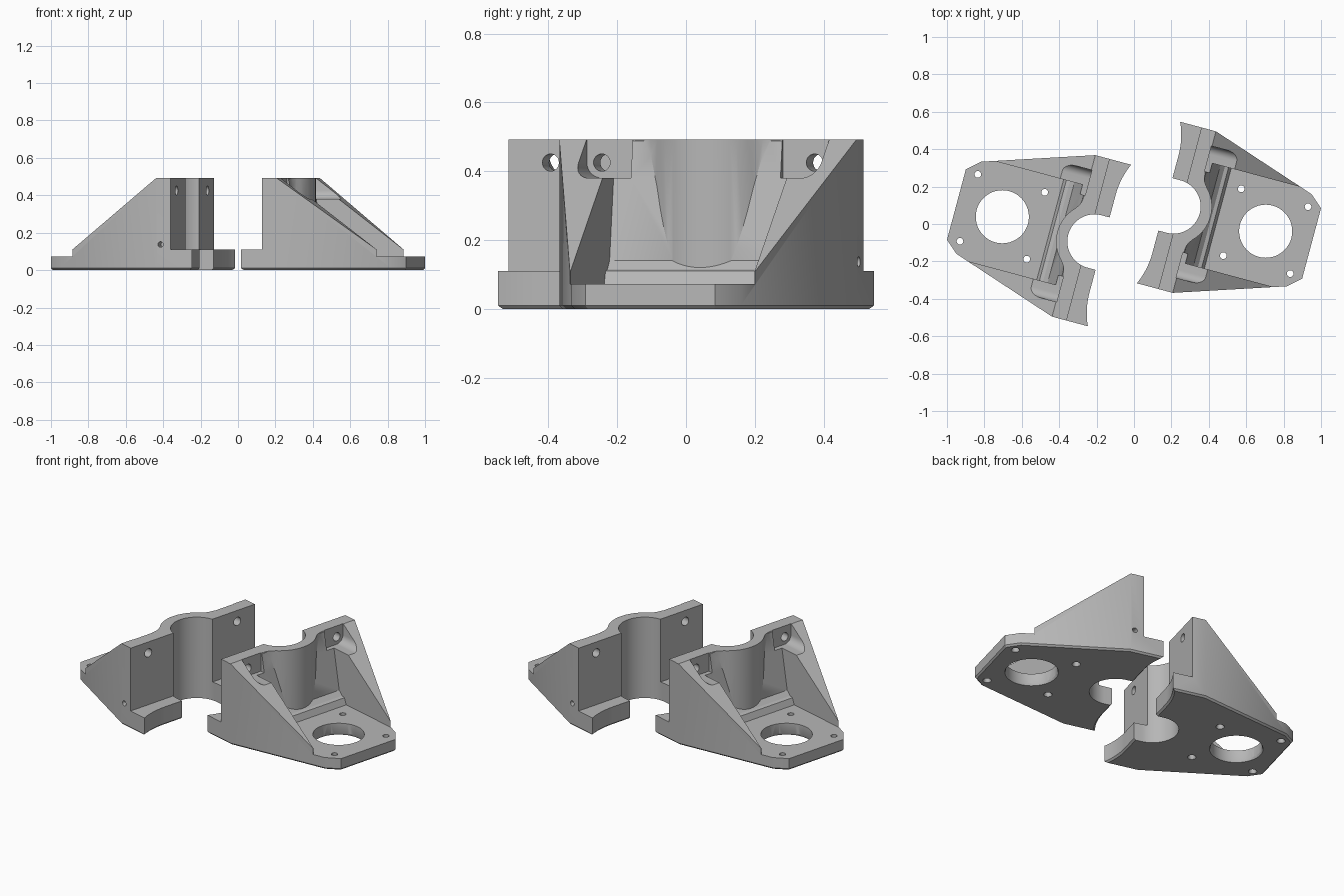
import bpy, bmesh, math
from mathutils import Matrix

if "Cube" in bpy.data.objects:
    bpy.data.objects.remove(bpy.data.objects["Cube"])

grey = bpy.data.materials.new("plain_grey")
grey.diffuse_color = (0.47, 0.47, 0.47, 1)
grey.use_nodes = True
grey.node_tree.nodes["Principled BSDF"].inputs["Base Color"].default_value = grey.diffuse_color

# Local frame: u = outward from the clamp, w = along the clamp wall, z = up
TO_3D = {
    "z": lambda a, b, d: (a, b, d),   # profile (u, w)
    "w": lambda a, b, d: (a, d, b),   # profile (u, z)
    "u": lambda a, b, d: (d, a, b),   # profile (w, z)
}


def finish(name, bm):
    bmesh.ops.recalc_face_normals(bm, faces=bm.faces)
    mesh = bpy.data.meshes.new(name)
    bm.to_mesh(mesh)
    bm.free()
    mesh.materials.append(grey)
    ob = bpy.data.objects.new(name, mesh)
    bpy.context.collection.objects.link(ob)
    return ob


def prism(name, pts, axis, d0, d1, chamfer=0):
    bm = bmesh.new()
    f = TO_3D[axis]
    low = [bm.verts.new(f(a, b, d0)) for a, b in pts]
    high = [bm.verts.new(f(a, b, d1)) for a, b in pts]
    bottom = bm.faces.new(low)
    bm.faces.new(high)
    for i in range(len(pts)):
        j = (i + 1) % len(pts)
        bm.faces.new((low[i], low[j], high[j], high[i]))
    bmesh.ops.recalc_face_normals(bm, faces=bm.faces)
    if chamfer:
        bmesh.ops.bevel(bm, geom=list(bottom.edges), offset=chamfer,
                        segments=1, affect='EDGES')
    return finish(name, bm)


def arc(cu, cw, r, a0, a1, n):
    return [(cu + r * math.cos(math.radians(a0 + (a1 - a0) * i / n)),
             cw + r * math.sin(math.radians(a0 + (a1 - a0) * i / n)))
            for i in range(n + 1)]


def circle(ca, cb, r, n=32):
    return arc(ca, cb, r, 0, 360 - 360 / n, n - 1)


def cone(name, u, w, r, n):
    bm = bmesh.new()
    bmesh.ops.create_cone(bm, cap_ends=True, segments=n, radius1=r + 0.012,
                          radius2=r, depth=0.024,
                          matrix=Matrix.Translation((u, w, 0)))
    return finish(name, bm)


def mirrored(half):
    return half + [(a, -b) for a, b in reversed(half)]


# Plan outline, with scooped ends on the inner ledge
half = [(0.135, 0.14)] + arc(-0.295, 0.27, 0.43, 0, 24.3, 8)
half += [(0.295, 0.447), (0.876, 0.255), (0.944, 0.195)]
bracket = prism("left_bracket", mirrored(half), "z", 0, 0.6, chamfer=0.01)

# Side silhouette: ledge, clamp wall, sloping gusset, motor plate
silhouette = prism("side_silhouette", [
    (-0.1, -0.1), (1.1, -0.1), (1.1, 0.072), (0.803, 0.072), (0.803, 0.11),
    (0.295, 0.492), (0.215, 0.492), (0.215, 0.11), (-0.1, 0.11)], "w", -0.7, 0.7)

# Open pocket between the gussets
pocket = prism("pocket", [
    (0.297, 0.6), (0.30, 0.49), (0.32, 0.38), (0.365, 0.14), (0.39, 0.115),
    (0.41, 0.11), (0.425, 0.072), (1.1, 0.072), (1.1, 0.6)], "w", -0.277, 0.277)

# Rounded shell behind the clamp bore
shell_half = [(0.18 + 0.205, 0)] + arc(0.18, 0, 0.205, 5, 45, 8)
shell_half += [(0.308, 0.168), (0.30, 0.19), (0.295, 0.225), (0.24, 0.235)]
shell = prism("bore_shell", shell_half + [(a, -b) for a, b in reversed(shell_half[1:])],
              "z", 0.03, 0.492)

# Clamp bore, open toward the ledge
bore = prism("bore", [(-0.2, -0.145)] + arc(0.18, 0, 0.145, -90, 90, 32)
             + [(-0.2, 0.145)], "z", -0.1, 0.7)

steps = [(silhouette, 'INTERSECT'), (pocket, 'DIFFERENCE'),
         (shell, 'UNION'), (bore, 'DIFFERENCE')]
cuts = []

# Screw recesses and screw holes in the clamp wall
for s in (-1, 1):
    recess = [(0.225, 0.6), (0.225, 0.38)] + arc(0.32, 0.425, 0.045, -90, 0, 8) + [(0.365, 0.6)]
    cuts.append(prism("screw_recess", [(s * a, b) for a, b in recess], "u", 0.292, 1.1))
    cuts.append(prism("screw_hole", circle(s * 0.32, 0.425, 0.025, 24), "u", 0.1, 0.5))

# Motor opening and its four mounting holes, chamfered underneath
holes = [(0.69, 0, 0.142, 48)]
holes += [(0.69 + a, b, 0.018, 20) for a in (-0.185, 0.185) for b in (-0.185, 0.185)]
for u, w, r, n in holes:
    cuts.append(prism("plate_hole", circle(u, w, r, n), "z", -0.1, 0.3))
    cuts.append(cone("hole_chamfer", u, w, r, n))

# Small pin hole in one end of the wall
cuts.append(prism("pin_hole", circle(0.27, 0.137, 0.015, 16), "w", 0.38, 0.6))

steps += [(c, 'DIFFERENCE') for c in cuts]
for tool, operation in steps:
    m = bracket.modifiers.new(tool.name, 'BOOLEAN')
    m.object, m.operation, m.solver = tool, operation, 'EXACT'
    tool.hide_render = True

# Bake the cuts and drop the helpers
bpy.context.view_layer.update()
baked = bpy.data.meshes.new_from_object(
    bracket.evaluated_get(bpy.context.evaluated_depsgraph_get()))
bracket.modifiers.clear()
bracket.data = baked
baked.materials.clear()
baked.materials.append(grey)
for p in baked.polygons:
    p.material_index = 0
for tool, _ in steps:
    bpy.data.objects.remove(tool)
baked.shade_smooth()
baked.set_sharp_from_angle(angle=math.radians(30))

# Two identical brackets facing each other
bracket.name = "right_bracket"
bracket.location = (0.0375, 0.14, 0)
bracket.rotation_euler.z = math.radians(-15)
twin = bpy.data.objects.new("left_bracket", baked)
twin.location = (-0.0375, -0.14, 0)
twin.rotation_euler.z = math.radians(165)
bpy.context.collection.objects.link(twin)
